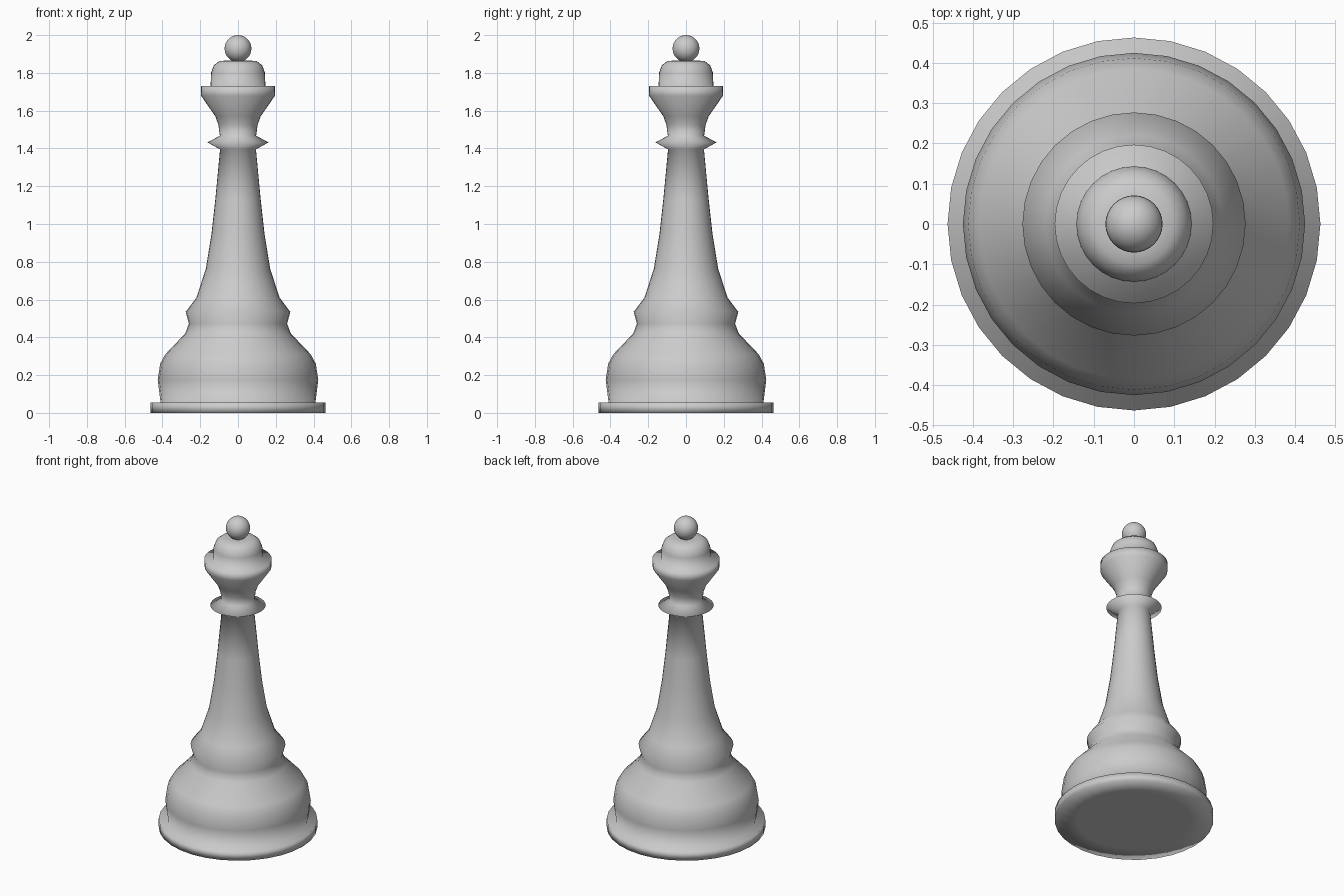
import bpy, bmesh, math

if "Cube" in bpy.data.objects:
    bpy.data.objects.remove(bpy.data.objects["Cube"])

SIDES = 32


def lathe(name, profile):
    """Revolve (radius, z) points around z; radius 0 closes with a pole."""
    bm = bmesh.new()
    rings = []
    for r, z in profile:
        if r == 0:
            rings.append([bm.verts.new((0, 0, z))] * SIDES)
        else:
            rings.append([bm.verts.new((r * math.cos(math.tau * i / SIDES),
                                        r * math.sin(math.tau * i / SIDES), z))
                          for i in range(SIDES)])
    for a, b in zip(rings, rings[1:]):
        for i in range(SIDES):
            j = (i + 1) % SIDES
            bm.faces.new(list(dict.fromkeys((a[i], a[j], b[j], b[i]))))
    bmesh.ops.recalc_face_normals(bm, faces=bm.faces)
    for f in bm.faces:
        f.smooth = True
    mesh = bpy.data.meshes.new(name)
    bm.to_mesh(mesh)
    bm.free()
    obj = bpy.data.objects.new(name, mesh)
    bpy.context.collection.objects.link(obj)
    return obj


# Foot plate, bell base, stem, collar, flared crown and dome in one turned piece
lathe("turned_body", [
    (0, 0), (0.33, 0), (0.463, 0), (0.463, 0.055), (0.41, 0.055),
    (0.425, 0.175), (0.412, 0.26), (0.385, 0.31), (0.28, 0.42),
    (0.26, 0.472), (0.277, 0.535), (0.22, 0.61), (0.17, 0.765),
    (0.14, 0.95), (0.12, 1.13), (0.095, 1.395),
    (0.162, 1.432), (0.096, 1.467), (0.104, 1.525), (0.12, 1.57),
    (0.195, 1.678), (0.197, 1.73), (0.145, 1.73),
    (0.143, 1.80), (0.128, 1.84), (0.10, 1.862), (0.06, 1.866), (0, 1.866)])

# Finial ball
bpy.ops.mesh.primitive_uv_sphere_add(segments=32, ring_count=16, radius=0.071,
                                     location=(0, 0, 1.929))
ball = bpy.context.object
ball.name = "finial_ball"
bpy.ops.object.shade_smooth()
